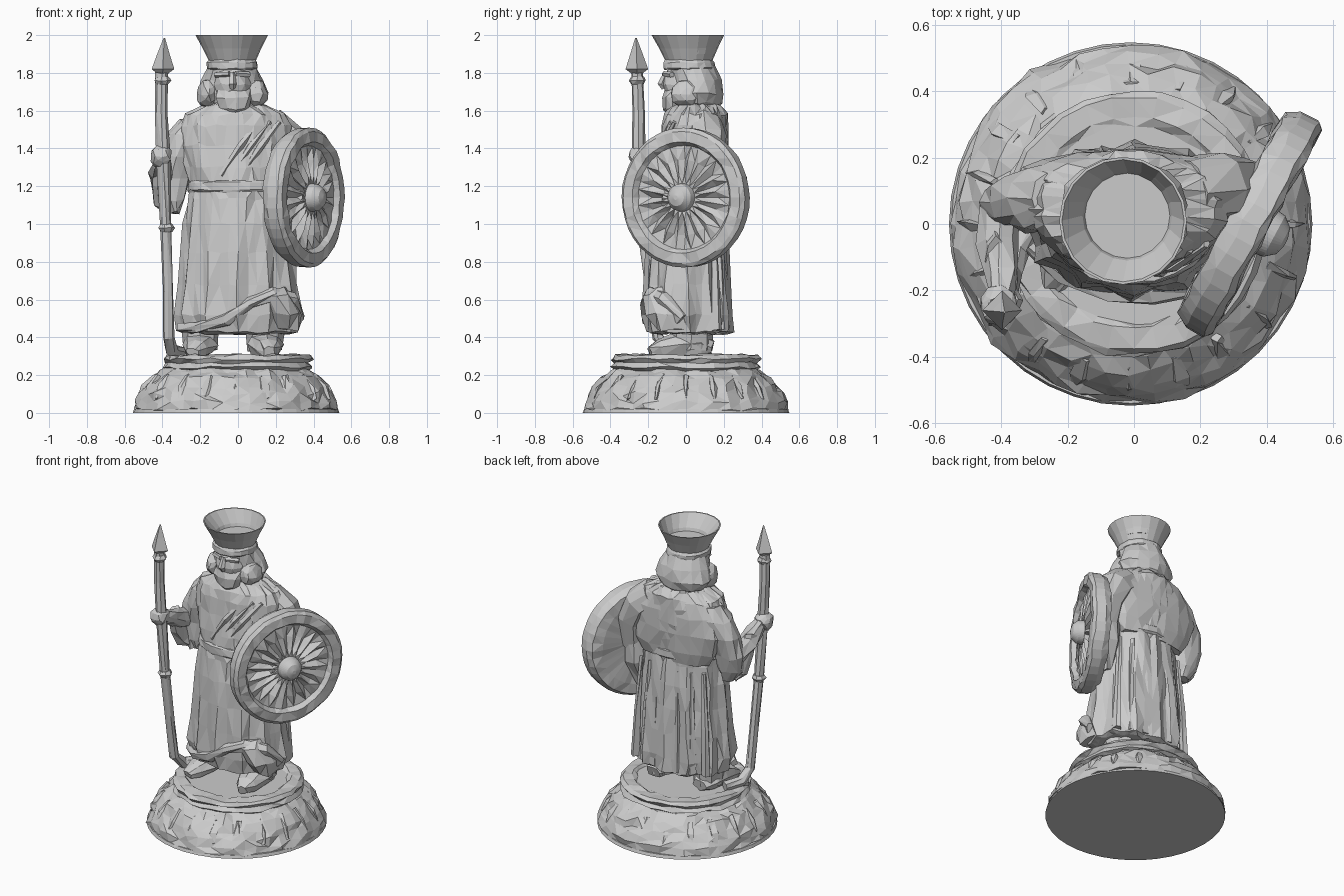
import bpy, bmesh, math, random
from mathutils import Vector

random.seed(4)
TAU = math.tau


def skin(name, rings, jitter=0.0):
    """Bridge equal-sized rings of points into a closed flat-shaded solid."""
    bm = bmesh.new()
    loops = []
    for ring in rings:
        loops.append([bm.verts.new(p + Vector([random.uniform(-jitter, jitter) for _ in range(3)]))
                      for p in ring])
    n = len(loops[0])
    for a, b in zip(loops, loops[1:]):
        for i in range(n):
            j = (i + 1) % n
            bm.faces.new((a[i], a[j], b[j], b[i]))
    bm.faces.new(loops[0][::-1])
    bm.faces.new(loops[-1])
    bmesh.ops.triangulate(bm, faces=[f for f in bm.faces if len(f.verts) == 4])
    bmesh.ops.recalc_face_normals(bm, faces=bm.faces)
    me = bpy.data.meshes.new(name)
    bm.to_mesh(me)
    bm.free()
    ob = bpy.data.objects.new(name, me)
    bpy.context.collection.objects.link(ob)
    return ob


def loft(name, rows, n=24, jitter=0.0, pleats=12):
    """Rows of (z, cx, cy, rx, ry, pleat depth) stacked upward."""
    rings = []
    for z, cx, cy, rx, ry, w in rows:
        ring = []
        for i in range(n):
            a = TAU * i / n
            k = 1 + w * math.cos(pleats * a)
            ring.append(Vector((cx + rx * k * math.cos(a), cy + ry * k * math.sin(a), z)))
        rings.append(ring)
    return skin(name, rings, jitter)


def tube(name, pts, n=8, jitter=0.0, flat=1.0):
    """Sweep a round section along points of (x, y, z, radius)."""
    P = [Vector(p[:3]) for p in pts]
    rings = []
    for i, p in enumerate(P):
        d = (P[min(i + 1, len(P) - 1)] - P[max(i - 1, 0)]).normalized()
        ref = Vector((0, 1, 0)) if abs(d.y) < 0.8 else Vector((0, 0, 1))
        u = d.cross(ref).normalized()
        v = d.cross(u)
        r = pts[i][3]
        rings.append([p + u * r * math.cos(TAU * k / n) + v * r * flat * math.sin(TAU * k / n)
                      for k in range(n)])
    return skin(name, rings, jitter)


def blob(name, loc, size, jitter=0.0, sub=2):
    bm = bmesh.new()
    bmesh.ops.create_icosphere(bm, subdivisions=sub, radius=1)
    for v in bm.verts:
        v.co = Vector([c * s + o + random.uniform(-jitter, jitter)
                       for c, s, o in zip(v.co, size, loc)])
    me = bpy.data.meshes.new(name)
    bm.to_mesh(me)
    bm.free()
    ob = bpy.data.objects.new(name, me)
    bpy.context.collection.objects.link(ob)
    return ob


def disc_rows(profile, cx=0.0, cy=0.0):
    return [(z, cx, cy, r, r, 0) for r, z in profile]


# Rounded pedestal, carved looking, with a stepped collar
loft("pedestal_foot", disc_rows([(.547, 0), (.54, .02)], -.01), 40)
loft("pedestal_dome", disc_rows([(.54, .015), (.53, .06), (.51, .1), (.482, .14),
                                 (.445, .185), (.4, .22), (.36, .24)], -.01), 44, .013)
loft("pedestal_collar", disc_rows([(.36, .22), (.398, .24), (.38, .265), (.398, .285),
                                   (.38, .305), (.32, .308), (.3, .298)]), 32, .008)

# Shallow leaf shapes around the dome
for i in range(20):
    a = TAU * i / 20
    c, s = math.cos(a), math.sin(a)
    tube("pedestal_leaf", [(c * r - .01, s * r, z, w) for r, z, w in
         ((.505, .07, .02), (.475, .125, .034), (.42, .19, .024))], 5, .009, .6)

# Boots and ankles
for x, t in ((-.2, -.04), (.145, .02)):
    tube("boot", [(x + t, -.19, .325, .03), (x + t * .6, -.14, .34, .07),
                  (x, -.03, .36, .095), (x, .08, .36, .085), (x, .14, .35, .05)], 8, .008, .75)
    loft("ankle", [(.33, x, .03, .09, .11, 0), (.47, x, .03, .105, .12, 0)], 8, .006)

# Long pleated robe with torso and shoulders
loft("robe", [
    (.42, .0, .03, .28, .18, .05), (.43, .0, .02, .31, .22, .05), (.52, .0, .01, .325, .23, .05),
    (.68, .0, .01, .305, .222, .045), (.85, .0, .01, .29, .215, .04), (1.0, -.005, .01, .275, .205, .03),
    (1.13, -.005, .012, .26, .19, .015), (1.2, -.005, .015, .25, .185, 0), (1.3, -.01, .025, .27, .187, 0),
    (1.42, -.015, .04, .3, .18, 0), (1.52, -.015, .045, .3, .175, 0), (1.58, -.015, .05, .265, .165, 0),
    (1.62, -.02, .05, .18, .14, 0), (1.65, -.03, .04, .1, .09, 0)], 36, .009)

# Belt
loft("belt", [(1.17, -.005, .012, .255, .19, 0), (1.18, -.005, .012, .262, .198, 0),
              (1.22, -.005, .012, .258, .196, 0), (1.23, -.005, .012, .25, .187, 0)], 24, .004)

# Lifted front hem and sash folds
tube("front_hem", [(-.31, -.07, .45, .02), (-.22, -.15, .45, .03), (-.06, -.2, .49, .035),
                   (.06, -.21, .58, .035), (.18, -.19, .63, .035), (.28, -.12, .6, .04),
                   (.32, -.02, .5, .03)], 7, .008)
loft("hem_corner", [(.44, .25, -.06, .08, .1, 0), (.52, .25, -.09, .095, .12, 0),
                    (.62, .2, -.11, .09, .115, 0), (.66, .19, -.09, .07, .09, 0)], 9, .01)
for i in range(3):
    d = i * .055
    tube("sash_fold", [(.22 - d, -.06 - d * .3, 1.54, .012), (.12 - d, -.125 - d * .15, 1.41, .02),
                       (.02 - d, -.15, 1.26, .01)], 5, .004)

# Flat cloak across the back, with hanging folds below
loft("back_cloak", [(1.16, -.02, .13, .23, .06, 0), (1.24, -.02, .13, .3, .08, 0),
                    (1.36, -.015, .135, .335, .085, 0), (1.48, -.01, .135, .31, .085, 0),
                    (1.57, -.015, .13, .24, .08, 0), (1.62, -.02, .11, .14, .07, 0)], 18, .009)
for i in range(7):
    x = -.24 + .08 * i
    y = .19 - .9 * x * x
    tube("back_fold", [(x * 1.1, y + .02, .44, .028), (x * 1.05, y + .015, .75, .022),
                       (x * .95, y, 1.1, .012)], 5, .006)

# Arm holding the spear, in a wide draped sleeve
loft("draped_sleeve", [(1.06, -.35, .04, .04, .03, 0), (1.13, -.365, .05, .085, .05, 0),
                       (1.24, -.36, .06, .105, .07, 0), (1.36, -.325, .07, .115, .09, 0),
                       (1.47, -.27, .08, .105, .1, 0), (1.55, -.22, .08, .08, .08, 0)], 12, .01)
tube("spear_forearm", [(-.4, .06, 1.24, .06), (-.41, -.06, 1.28, .06),
                       (-.4, -.15, 1.32, .05), (-.4, -.22, 1.35, .04)], 8, .008)
tube("hanging_cuff", [(-.41, -.09, 1.33, .035), (-.42, -.04, 1.22, .045), (-.41, .01, 1.12, .04),
                      (-.38, .03, 1.08, .02)], 7, .008, 1.5)
blob("spear_hand", (-.405, -.245, 1.36), (.058, .065, .06), .008)

# Arm carried behind the shield
tube("shield_arm", [(.16, .1, 1.52, .1), (.25, .11, 1.45, .105), (.31, .12, 1.33, .09),
                    (.32, .1, 1.18, .08), (.3, -.02, 1.13, .06), (.29, -.12, 1.15, .05)], 9, .01)
tube("shield_sleeve", [(.29, .1, 1.25, .07), (.29, .09, 1.05, .08), (.27, .07, .88, .03)], 7, .01)

# Spear: curved shaft, joint rings, faceted head
tube("spear_shaft", [(-.3, .02, .32, .03), (-.35, -.08, .33, .036), (-.37, -.15, .4, .03),
                     (-.37, -.19, .65, .028), (-.38, -.23, 1.0, .03), (-.395, -.25, 1.36, .035),
                     (-.41, -.25, 1.6, .032), (-.405, -.26, 1.8, .032)], 8, .004)
for z, y in ((.98, -.228), (1.76, -.257)):
    loft("spear_ring", [(z - .02, -.4 + (z < 1) * .02, y, .032, .032, 0),
                        (z, -.4 + (z < 1) * .02, y, .046, .046, 0),
                        (z + .02, -.4 + (z < 1) * .02, y, .034, .034, 0)], 7, .003)
loft("spear_head", [(1.79, -.4, -.26, .02, .02, 0), (1.82, -.397, -.26, .06, .06, 0),
                    (1.9, -.395, -.262, .033, .033, 0), (1.985, -.39, -.265, .004, .004, 0)], 4)

# Round shield: deep rim, ridged recess, smooth central boss
n = 40
rings = []
for r, h, w in ((.1, -.075, 0), (.28, -.085, 0), (.345, -.08, 0), (.368, -.04, 0), (.37, .02, 0),
                (.35, .038, 0), (.295, .04, 0), (.275, .012, .003), (.2, .012, .014),
                (.12, .022, .012), (.075, .03, 0), (.07, .065, 0), (.045, .095, 0), (.012, .105, 0)):
    j = .006 if r > .1 else 0
    rings.append([Vector((r * math.cos(TAU * i / n), r * math.sin(TAU * i / n),
                          h + (w if i % 2 else -w) + random.uniform(-j, j))) for i in range(n)])
shield = skin("shield", rings)
shield.rotation_mode = 'QUATERNION'
shield.rotation_quaternion = Vector((.88, -.475, .0)).to_track_quat('Z', 'Y')
shield.location = (.365, -.006, 1.14)

# Head: hair mass, face, nose, brow, beard
loft("hair", [(1.61, -.03, .08, .1, .08, 0), (1.64, -.03, .06, .165, .125, 0),
              (1.69, -.03, .06, .185, .14, 0), (1.76, -.03, .055, .165, .13, 0),
              (1.83, -.03, .03, .13, .125, 0), (1.85, -.03, .02, .12, .12, 0)], 16, .008)
blob("face", (-.03, -.03, 1.74), (.105, .09, .12), .005)
tube("nose", [(-.03, -.105, 1.8, .014), (-.03, -.13, 1.74, .022), (-.03, -.115, 1.72, .016)], 5)
loft("beard", [(1.58, -.02, -.06, .045, .035, 0), (1.61, -.02, -.07, .075, .055, 0),
               (1.67, -.025, -.07, .1, .06, 0), (1.71, -.03, -.06, .09, .055, 0)], 9, .007)
for s in (-1, 1):
    tube("brow", [(-.03 + s * .015, -.115, 1.795, .014), (-.03 + s * .09, -.075, 1.79, .016)], 5)
    blob("side_hair", (-.03 + s * .13, .0, 1.69), (.058, .085, .075), .008)

# Flared hollow hat with a band
loft("hat", [(1.83, -.03, .015, .125, .125, 0), (1.865, -.03, .015, .125, .125, 0),
             (1.93, -.032, .013, .155, .155, 0), (2.0, -.033, .01, .192, .192, 0),
             (2.0, -.033, .01, .184, .184, 0), (1.92, -.02, .025, .135, .135, 0),
             (1.9, -.02, .025, .128, .128, 0)], 20)
loft("hat_band", [(1.815, -.03, .015, .125, .13, 0), (1.825, -.03, .015, .136, .138, 0),
                  (1.855, -.03, .015, .135, .136, 0), (1.87, -.03, .015, .124, .124, 0)], 18, .004)
